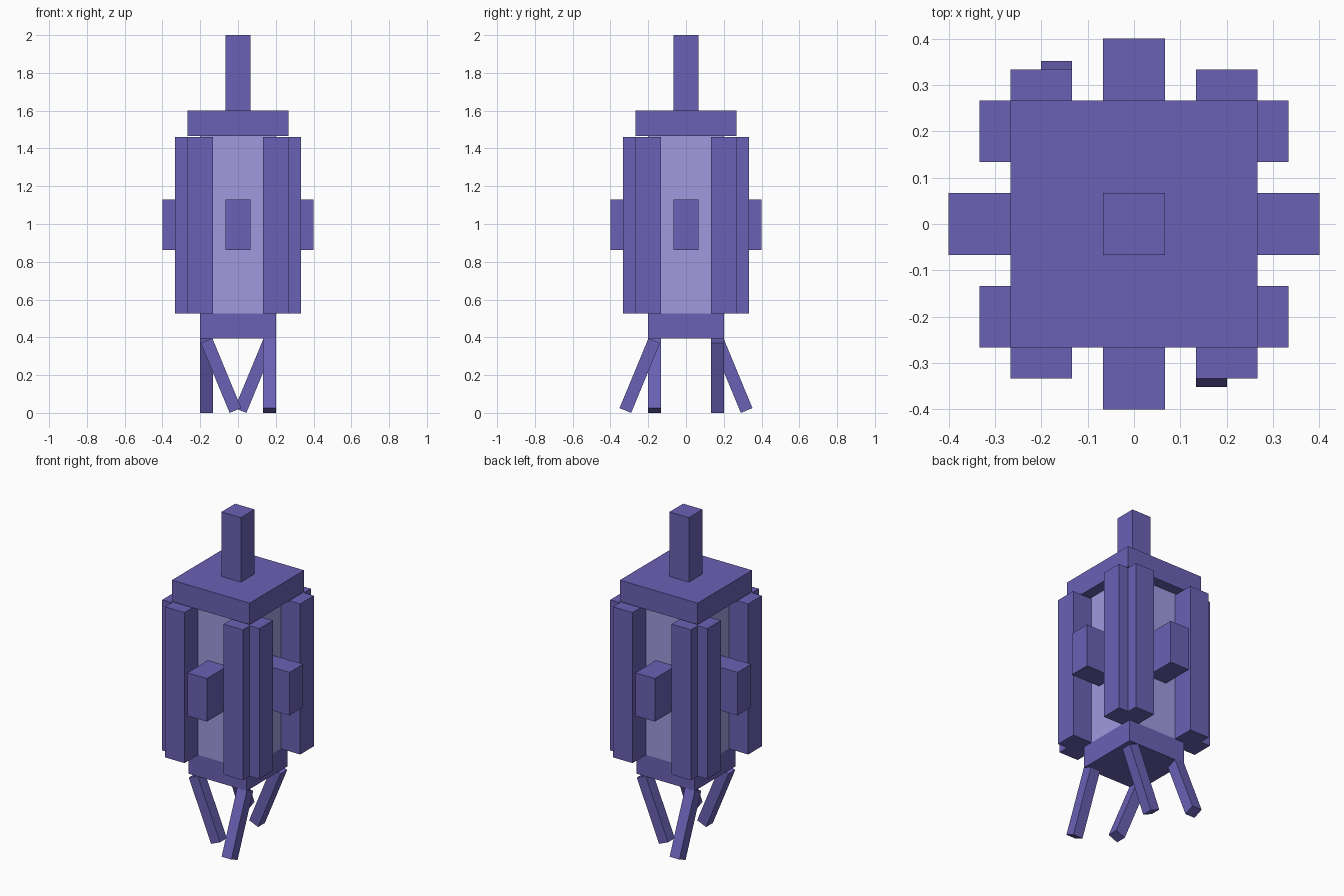
import bpy, bmesh, math
from mathutils import Matrix

cube = bpy.data.objects.get("Cube")
if cube:
    bpy.data.objects.remove(cube, do_unlink=True)


def material(name, rgb):
    m = bpy.data.materials.new(name)
    m.use_nodes = True
    m.diffuse_color = (*rgb, 1)
    m.node_tree.nodes["Principled BSDF"].inputs["Base Color"].default_value = (*rgb, 1)
    return m


purple = material("purple", (0.147, 0.119, 0.462))
lilac = material("pale lilac", (0.356, 0.323, 0.745))


def box(name, lo, hi, mat, turn=0.0):
    """Box between two corners, turned about the vertical centre line."""
    size = [b - a for a, b in zip(lo, hi)]
    mid = [(a + b) / 2 for a, b in zip(lo, hi)]
    return block(name, size, Matrix.Rotation(turn, 4, 'Z') @ Matrix.Translation(mid), mat)


def block(name, size, place, mat):
    mesh = bpy.data.meshes.new(name)
    bm = bmesh.new()
    bmesh.ops.create_cube(bm, size=1, matrix=place @ Matrix.Diagonal((*size, 1)))
    bm.to_mesh(mesh)
    bm.free()
    mesh.materials.append(mat)
    ob = bpy.data.objects.new(name, mesh)
    bpy.context.collection.objects.link(ob)
    return ob


U = 1 / 15  # module that all sizes follow
BASE, FLOOR, TOP = 0.393, 0.527, 1.46

# Central body
box("base", (-3*U, -3*U, BASE), (3*U, 3*U, FLOOR), purple)
box("core", (-3*U, -3*U, FLOOR), (3*U, 3*U, 1.467), lilac)
box("lid", (-4*U, -4*U, 1.467), (4*U, 4*U, 1.6), purple)
box("mast", (-U, -U, 1.6), (U, U, 2.0), purple)

# Two pillars and a middle block on each of the four sides
for i, side in enumerate(("front", "left", "back", "right")):
    a = i * math.pi / 2
    box(f"{side}_pillar_a", (-4*U, -5*U, FLOOR), (-2*U, -3*U, TOP), purple, a)
    box(f"{side}_pillar_b", (2*U, -5*U, FLOOR), (4*U, -3*U, TOP), purple, a)
    box(f"{side}_block", (-U, -6*U, 0.863), (U, -3*U, 1.13), purple, a)

# Four tilted legs: one pair splays outward, the other leans to the middle
tilt = math.radians(-22.5)
for end, turn in (("front", 0), ("back", math.pi)):
    spin = Matrix.Rotation(turn, 4, 'Z')
    for kind, pos, axis in (("splayed", (0.167, -0.2445, 0.1975), 'X'),
                            ("inward", (-0.09, -0.167, 0.1975), 'Y')):
        place = spin @ Matrix.Translation(pos) @ Matrix.Rotation(tilt, 4, axis)
        block(f"{end}_{kind}_leg", (U, U, 0.4), place, purple)
